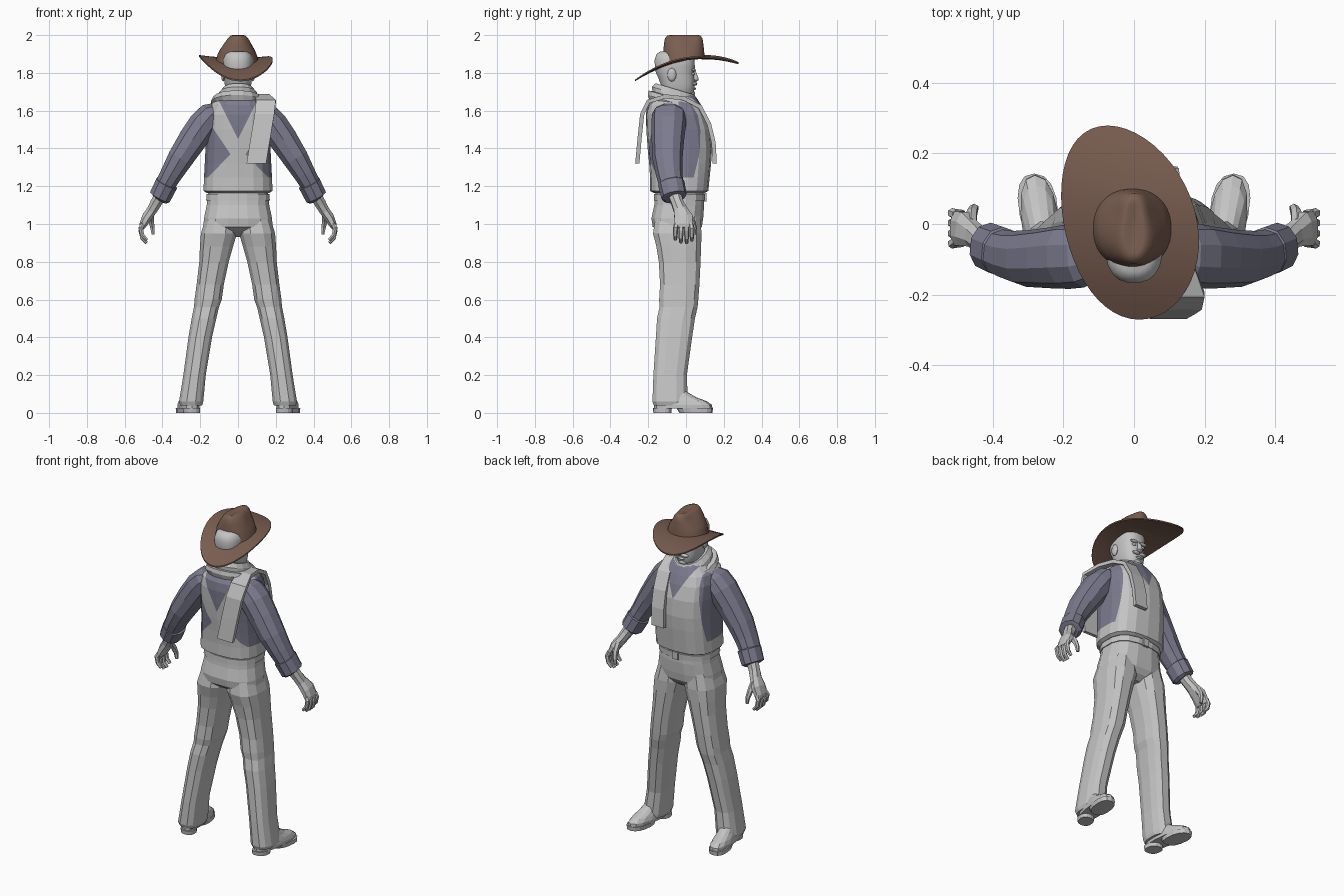
import bpy, bmesh, math
from mathutils import Vector


def material(name, rgb):
    m = bpy.data.materials.new(name)
    m.diffuse_color = (*rgb, 1)
    return m


GREY = material("plain grey", (0.55, 0.55, 0.55))
BLUE = material("dusty blue shirt", (0.20, 0.20, 0.275))
BROWN = material("brown felt", (0.195, 0.112, 0.082))


def finish(name, bm, mats, smooth=False):
    bmesh.ops.recalc_face_normals(bm, faces=bm.faces)
    me = bpy.data.meshes.new(name)
    bm.to_mesh(me)
    bm.free()
    for m in mats:
        me.materials.append(m)
    ob = bpy.data.objects.new(name, me)
    bpy.context.collection.objects.link(ob)
    if smooth:
        bpy.ops.object.select_all(action='DESELECT')
        ob.select_set(True)
        bpy.context.view_layer.objects.active = ob
        bpy.ops.object.shade_smooth_by_angle(angle=math.radians(50))
    return ob


def skin(rings, caps=True):
    """Bridge equal rings of points into a bmesh."""
    bm = bmesh.new()
    vs = [[bm.verts.new(p) for p in r] for r in rings]
    n = len(vs[0])
    for a, b in zip(vs, vs[1:]):
        for i in range(n):
            j = (i + 1) % n
            bm.faces.new((a[i], a[j], b[j], b[i]))
    if caps:
        bm.faces.new(vs[0])
        bm.faces.new(vs[-1])
    return bm


def unit_ring(n, e):
    out = []
    for i in range(n):
        a = 2 * math.pi * (i + 0.5) / n
        c, s = math.cos(a), math.sin(a)
        out.append((math.copysign(abs(c) ** (2 / e), c), math.copysign(abs(s) ** (2 / e), s)))
    return out


def stack(rows, n=12, e=2.3, s=1, skew=0, tilt=0):
    """Level rings: z, centre x, half width, back y, front y."""
    rings = []
    for z, cx, rx, y0, y1 in rows:
        ring = []
        for u, v in unit_ring(n, e):
            y = (y0 + y1) / 2 + v * (y1 - y0) / 2
            ring.append((s * (cx + rx * u + skew * y), y, z - tilt * (y + 0.06)))
        rings.append(ring)
    return skin(rings)


def tube(rows, n=10, e=2.2, s=1):
    """Rings square to a path: x, y, z, half depth, half width."""
    pts = [Vector(r[:3]) for r in rows]
    rings = []
    for i, (p, r) in enumerate(zip(pts, rows)):
        t = (pts[min(i + 1, len(pts) - 1)] - pts[max(i - 1, 0)]).normalized()
        a = Vector((0, 1, 0))
        a = (a - t * a.dot(t)).normalized()
        b = a.cross(t)
        ring = [p + a * (r[3] * v) + b * (r[4] * u) for u, v in unit_ring(n, e)]
        rings.append([(s * q.x, q.y, q.z) for q in ring])
    return skin(rings)


def ball(name, loc, size, seg=10):
    bm = bmesh.new()
    bmesh.ops.create_uvsphere(bm, u_segments=seg, v_segments=6, radius=1)
    for v in bm.verts:
        v.co = Vector([c * k + l for c, k, l in zip(v.co, size, loc)])
    return finish(name, bm, [GREY], True)


def brim_z(x, y):
    return 1.88 - .85 * (y - .1) ** 2 + .35 * x * x


# torso: shirt with the bib and crossed straps cut into it
torso = stack([(1.165, 0, .168, -.17, .10), (1.175, 0, .185, -.19, .118), (1.245, 0, .182, -.19, .125),
               (1.32, 0, .178, -.195, .133), (1.40, 0, .174, -.203, .138), (1.50, 0, .172, -.21, .13),
               (1.58, 0, .168, -.212, .105), (1.63, 0, .150, -.205, .08), (1.67, 0, .105, -.18, .055),
               (1.70, 0, .06, -.14, .02)], n=18, e=2.7)
lines = [(.04, 1.37, .165, 1.24), (.04, 1.37, .165, 1.555), (0, 1.45, .085, 1.62),
         (.17, 1.25, .13, 1.62), (0, 1.50, .076, 1.644)]
cuts = [((0, 0, 1.246), (0, 0, 1)), ((0, -.04, 0), (0, 1, 0)), ((0, 0, 0), (1, 0, 0))]
for x0, z0, x1, z1 in lines:
    cuts += [((s * x0, 0, z0), (s * (z1 - z0), 0, x0 - x1)) for s in (1, -1)]
for co, no in cuts:
    bmesh.ops.bisect_plane(torso, geom=torso.verts[:] + torso.edges[:] + torso.faces[:],
                           dist=1e-5, plane_co=co, plane_no=no)
for f in torso.faces:
    c = f.calc_center_median()
    u, z = abs(c.x), c.z
    if c.y < -.04:
        vest = z < 1.37 - 1.04 * (u - .04) or 1.37 + 1.48 * (u - .04) < z < 1.45 + 2 * u
    else:
        vest = u < .17 - .108 * (z - 1.25) and z < 1.50 + 1.895 * u
    f.material_index = 0 if vest or z < 1.246 else 1
finish("torso", torso, [GREY, BLUE])

# trousers seat, belt and buckle
finish("trouser_seat", stack([(1.18, 0, .160, -.163, .095), (1.10, 0, .168, -.170, .098),
                              (1.03, 0, .183, -.185, .093), (.985, 0, .186, -.178, .086),
                              (.955, 0, .12, -.14, .065), (.93, 0, .04, -.09, .03)], n=16, e=2.6), [GREY])
finish("belt", stack([(1.125, 0, .171, -.172, .102), (1.16, 0, .169, -.171, .104)], n=16, e=2.6), [GREY])
finish("buckle", stack([(1.12, 0, .028, .09, .112), (1.165, 0, .028, .09, .112)], n=4, e=2), [GREY])

for s, side in ((1, "right"), (-1, "left")):
    # trouser legs
    finish(side + "_trouser_leg", stack([
        (1.06, .085, .080, -.16, .075), (.95, .101, .098, -.178, .086), (.88, .114, .090, -.16, .083),
        (.80, .127, .080, -.147, .080), (.68, .147, .074, -.14, .074), (.60, .158, .074, -.145, .068),
        (.56, .167, .068, -.143, .064), (.50, .180, .067, -.156, .050), (.40, .200, .064, -.162, .035),
        (.20, .230, .061, -.175, .007), (.06, .248, .066, -.180, .012), (.04, .248, .060, -.172, .008)],
        n=12, e=2.6, s=s), [GREY])
    # shoes: upper, front sole and heel
    shoe = dict(n=14, e=2.4, s=s, skew=.12)
    finish(side + "_shoe", stack([(.022, .264, .054, -.170, .140), (.042, .264, .055, -.170, .138),
                                  (.062, .264, .050, -.165, .110), (.082, .262, .045, -.16, .055),
                                  (.12, .260, .04, -.15, -.01)], **shoe), [GREY])
    finish(side + "_sole", stack([(0, .266, .053, -.035, .140), (.025, .266, .056, -.05, .143)], **shoe), [GREY])
    finish(side + "_heel", stack([(0, .262, .044, -.172, -.078), (.025, .262, .045, -.176, -.075)], **shoe), [GREY])

    # sleeves and turned-up cuffs
    finish(side + "_sleeve", tube([
        (.09, -.085, 1.605, .065, .045), (.145, -.09, 1.575, .090, .072), (.185, -.092, 1.527, .092, .081),
        (.24, -.096, 1.447, .086, .079), (.305, -.098, 1.347, .080, .071), (.35, -.09, 1.27, .071, .061),
        (.39, -.077, 1.20, .064, .054)], s=s), [BLUE])
    finish(side + "_cuff", tube([
        (.372, -.080, 1.222, .060, .053), (.377, -.078, 1.215, .071, .063), (.412, -.063, 1.145, .068, .061),
        (.417, -.061, 1.138, .053, .048)], s=s), [BLUE])

    # hands
    finish(side + "_hand", tube([
        (.395, -.07, 1.18, .038, .036), (.435, -.045, 1.11, .034, .032), (.455, -.03, 1.075, .038, .029),
        (.483, -.014, 1.035, .052, .028), (.503, -.012, .995, .052, .021), (.508, -.012, .98, .048, .015)],
        n=8, s=s), [GREY])
    for k, (y, drop) in enumerate(((-.056, .015), (-.027, 0), (.003, -.003), (.031, .01))):
        finish("%s_finger_%d" % (side, k + 1), tube([
            (.503, y * .85, 1.0, .014, .014), (.515, y, .965 + drop, .014, .013),
            (.507, y, .927 + drop, .012, .012), (.484, y, .902 + drop, .009, .009)], n=6, s=s), [GREY])
    finish(side + "_thumb", tube([
        (.462, 0, 1.06, .020, .018), (.459, .032, 1.015, .017, .016), (.453, .045, .98, .013, .013),
        (.449, .046, .945, .009, .009)], n=6, s=s), [GREY])

    # ears, brows, eyes and moustache halves
    ball(side + "_ear", (s * .078, -.075, 1.79), (.012, .024, .036))
    ball(side + "_brow", (s * .032, .040, 1.815), (.026, .012, .009))
    ball(side + "_eye", (s * .031, .037, 1.795), (.014, .009, .008))
    ball(side + "_moustache", (s * .022, .046, 1.742), (.026, .014, .010))

# head and neck, with nose and chin
finish("head", stack([
    (1.60, 0, .058, -.14, -.01), (1.665, 0, .056, -.13, .005), (1.675, 0, .05, -.125, .03),
    (1.70, 0, .063, -.125, .043), (1.74, 0, .071, -.135, .046), (1.78, 0, .075, -.15, .044),
    (1.80, 0, .077, -.16, .042), (1.83, 0, .080, -.166, .048), (1.87, 0, .081, -.167, .046),
    (1.90, 0, .070, -.157, .03), (1.914, 0, .05, -.135, .01)], n=20, e=2.5), [GREY], True)
finish("nose", stack([(1.752, 0, .010, .03, .055), (1.762, 0, .018, .03, .068), (1.775, 0, .013, .03, .066),
                      (1.815, 0, .008, .03, .050)], n=8), [GREY], True)
ball("lower_lip", (0, .044, 1.717), (.022, .010, .007))
ball("chin", (0, .028, 1.692), (.030, .020, .018))

# neck scarf wrapped in two folds
finish("scarf_wrap", stack([
    (1.615, 0, .125, -.195, .06), (1.64, -.005, .140, -.205, .078), (1.665, -.005, .128, -.20, .076),
    (1.668, 0, .108, -.18, .062), (1.69, 0, .102, -.182, .062), (1.715, 0, .080, -.162, .048),
    (1.712, 0, .062, -.135, .03)], n=16, e=2.2, tilt=.3), [GREY])

# scarf tails over one shoulder, hanging down back and front
path = [Vector(p) for p in ((.097, -.258, 1.32), (.120, -.245, 1.46), (.140, -.232, 1.58), (.148, -.20, 1.648),
                            (.125, -.11, 1.676), (.105, -.01, 1.665), (.095, .075, 1.62), (.088, .122, 1.53),
                            (.085, .146, 1.43), (.08, .152, 1.32))]
rings = []
for i, p in enumerate(path):
    t = path[min(i + 1, len(path) - 1)] - path[max(i - 1, 0)]
    nrm = Vector((0, -t.z, t.y)).normalized() * .011
    w = Vector((.052 if i < 4 else .042, 0, 0))
    rings.append([p - w - nrm, p + w - nrm, p + w + nrm, p - w + nrm])
finish("scarf_tails", skin(rings), [GREY])

# hat brim: skewed oval, drooping at front and back, curled up at the sides
rings = []
for k, drop in ((0, 0), (.25, 0), (.5, 0), (.75, 0), (1, 0), (1, .008), (.75, .008), (.5, .008), (.25, .008), (0, .008)):
    ring = []
    for i in range(48):
        a = 2 * math.pi * i / 48
        c, v = math.cos(a), math.sin(a)
        x = -.01 + (.10 + .09 * k) * c - k * (.045 * v + .02 * v * v)
        y = -.01 * (1 - k) + .004 * k + (.105 + .17 * k) * v
        ring.append((x, y, brim_z(x, y) - drop))
    rings.append(ring)
finish("hat_brim", skin(rings, caps=False), [BROWN], True)

# hat crown seated on the brim, pinched on both sides near the top
crown = stack([
    (1.84, -.005, .112, -.125, .100), (1.90, -.005, .103, -.122, .098), (1.92, -.004, .094, -.120, .096),
    (1.955, -.002, .076, -.117, .092), (1.982, 0, .058, -.112, .088), (1.997, 0, .042, -.10, .078),
    (2.0, 0, .03, -.085, .065), (1.994, 0, .012, -.06, .045)], n=32, e=2.2)
for v in crown.verts:
    if v.co.z < 1.85:
        v.co.z = brim_z(v.co.x, v.co.y) - .005
    elif v.co.z > 1.93:
        v.co.x *= 1 - .2 * math.exp(-((v.co.y - .03) / .05) ** 2)
finish("hat_crown", crown, [BROWN], True)
